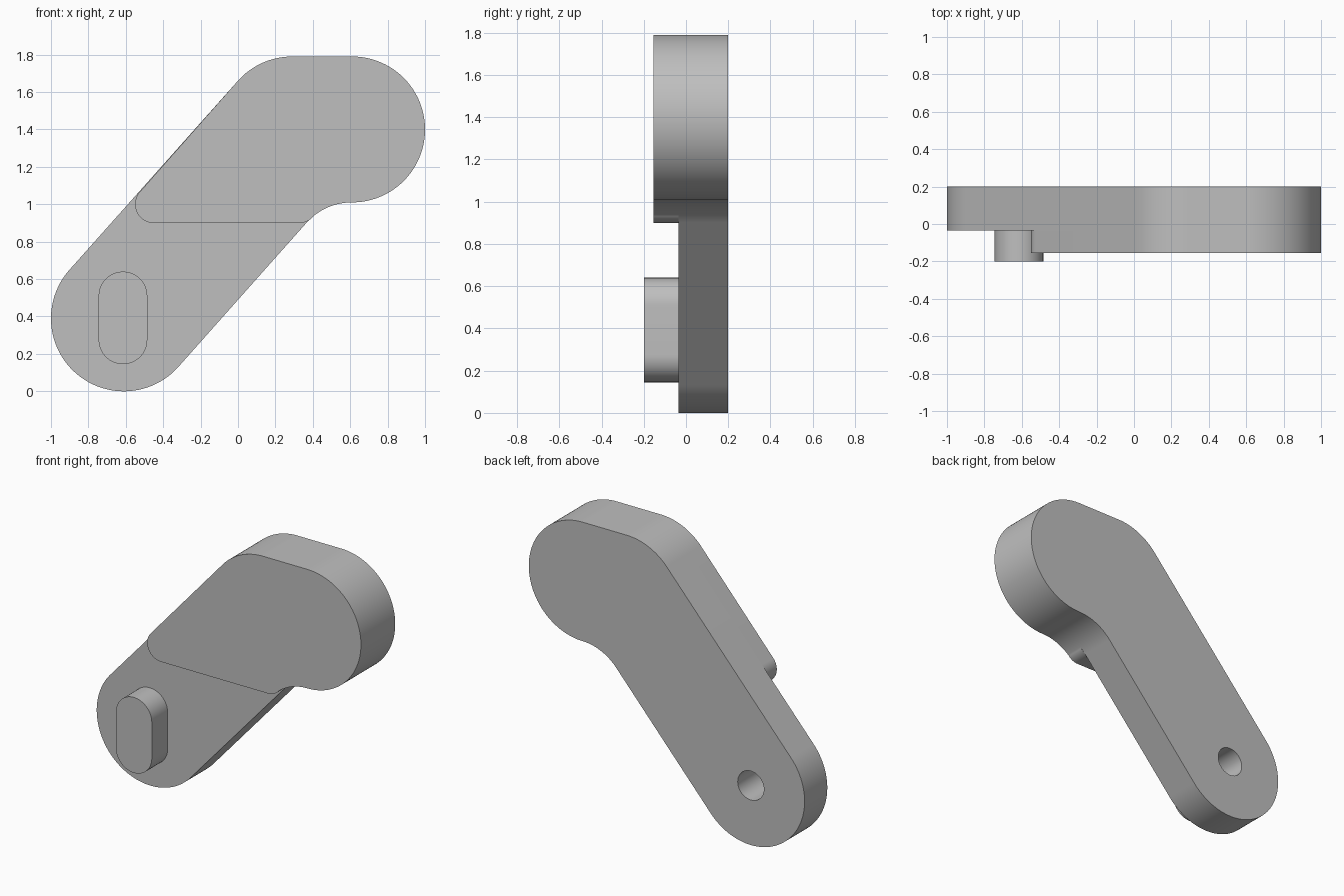
import bpy, bmesh
from math import sin, cos, radians, atan2, degrees

cube = bpy.data.objects.get("Cube")
if cube:
    bpy.data.objects.remove(cube, do_unlink=True)

grey = bpy.data.materials.new("plain grey")
COLOUR = (0.52, 0.52, 0.52, 1)
grey.diffuse_color = COLOUR
grey.use_nodes = True
grey.node_tree.nodes["Principled BSDF"].inputs["Base Color"].default_value = COLOUR

BACK, STEP, FACE, PEG_TIP = 0.2, -0.035, -0.155, -0.2


def arc(cx, cz, r, start, end, steps=32):
    """Points on an arc in the xz plane, angles in degrees."""
    angles = [radians(start + (end - start) * i / steps) for i in range(steps + 1)]
    return [(cx + r * cos(a), cz + r * sin(a)) for a in angles]


def extrude_profile(name, points, y_front, y_back):
    """Solid prism from an xz outline."""
    bm = bmesh.new()
    face = bm.faces.new([bm.verts.new((x, y_front, z)) for x, z in points])
    new = bmesh.ops.extrude_face_region(bm, geom=[face])["geom"]
    bmesh.ops.translate(bm, vec=(0, y_back - y_front, 0),
                        verts=[v for v in new if isinstance(v, bmesh.types.BMVert)])
    bmesh.ops.remove_doubles(bm, verts=bm.verts, dist=0.0005)
    bmesh.ops.recalc_face_normals(bm, faces=bm.faces)
    mesh = bpy.data.meshes.new(name)
    bm.to_mesh(mesh)
    bm.free()
    mesh.materials.append(grey)
    obj = bpy.data.objects.new(name, mesh)
    bpy.context.collection.objects.link(obj)
    return obj


def activate(obj):
    bpy.ops.object.select_all(action="DESELECT")
    obj.select_set(True)
    bpy.context.view_layer.objects.active = obj


# Shared measurements: pivot end, head end and the slope of the arm
R = 0.39
PX, PZ = -0.61, 0.39
HX, HZ = 0.61, 1.40
CORNER_X = 0.29
FILLET_R = 0.327
slope = degrees(atan2(HZ - PZ, CORNER_X - PX))
normal = slope + 90

# Head outline: top left corner, flat top, round end
head = arc(CORNER_X, HZ, R, normal, 90) + arc(HX, HZ, R, 90, -90, 72)
neck_z = HZ - R - FILLET_R

# Full arm
arm_outline = (head + arc(HX, neck_z, FILLET_R, 90, normal)
               + arc(PX, PZ, R, slope - 90, slope - 270, 72))
arm = extrude_profile("arm", arm_outline, STEP, BACK)

# Round hole in the back, closed at the front by the peg
cutter = extrude_profile("pivot_hole_cutter", arc(PX, PZ, 0.095, 0, 360, 48), STEP - 0.05, BACK + 0.1)
cutter.hide_render = True
activate(arm)
cut = arm.modifiers.new("pivot_hole", "BOOLEAN")
cut.operation, cut.object, cut.solver = "DIFFERENCE", cutter, "EXACT"
bpy.ops.object.modifier_apply(modifier=cut.name)
bpy.data.objects.remove(cutter, do_unlink=True)

# Raised front of the head, with rounded lower corners
plate_outline = (head + arc(HX, neck_z, FILLET_R, 90, 130)
                 + arc(0.33, 0.99, 0.09, -42, -90, 10)
                 + arc(-0.45, 1.0, 0.1, -90, normal - 360, 24))
plate = extrude_profile("raised_head", plate_outline, FACE, STEP)

# Slot shaped peg
PEG_X, PEG_R = -0.615, 0.13
peg_outline = arc(PEG_X, 0.51, PEG_R, 0, 180) + arc(PEG_X, 0.275, PEG_R, 180, 360)
peg = extrude_profile("peg", peg_outline, PEG_TIP, STEP)

for part in (arm, plate, peg):
    activate(part)
    bpy.ops.object.shade_smooth_by_angle(angle=radians(30))
